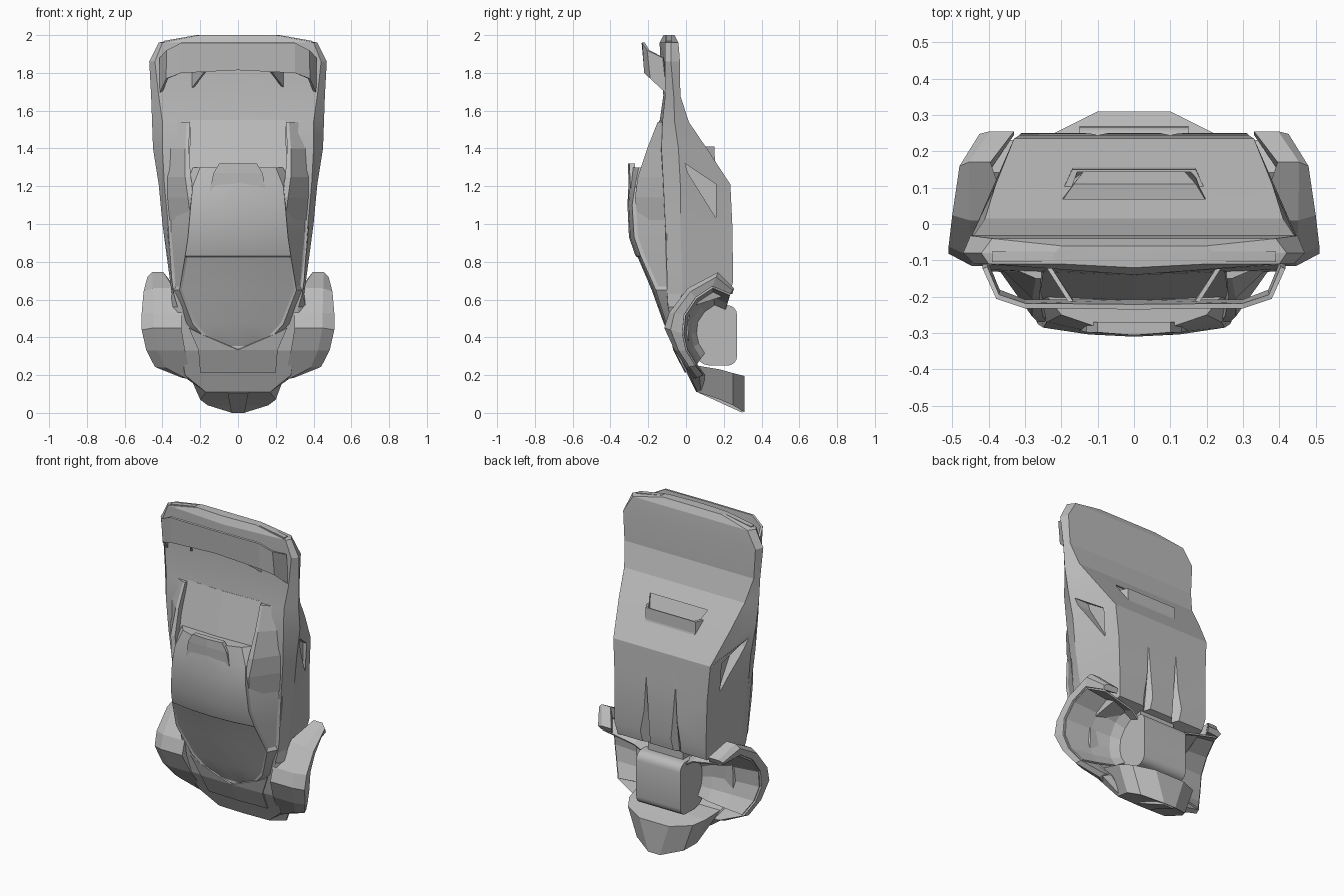
import bpy, bmesh, math

cube = bpy.data.objects.get("Cube")
if cube:
    bpy.data.objects.remove(cube, do_unlink=True)

paint = bpy.data.materials.new("grey_paint")
paint.use_nodes = True
GREY = (.5, .5, .5, 1)
paint.diffuse_color = GREY
paint.node_tree.nodes["Principled BSDF"].inputs["Base Color"].default_value = GREY


def finish(name, bm, mirror=False, smooth=None):
    """Turn a bmesh into a painted object, optionally mirrored across x."""
    bmesh.ops.recalc_face_normals(bm, faces=bm.faces)
    mesh = bpy.data.meshes.new(name)
    bm.to_mesh(mesh)
    bm.free()
    mesh.materials.append(paint)
    obj = bpy.data.objects.new(name, mesh)
    bpy.context.collection.objects.link(obj)
    if mirror:
        obj.modifiers.new("mirror", "MIRROR").use_clip = True
    if smooth:
        bpy.context.view_layer.objects.active = obj
        obj.select_set(True)
        bpy.ops.object.shade_smooth_by_angle(angle=math.radians(smooth))
        obj.select_set(False)
    return obj


def loft(rings):
    """Skin a row of closed rings and cap both ends."""
    bm = bmesh.new()
    rows = [[bm.verts.new(p) for p in ring] for ring in rings]
    n = len(rows[0])
    for a, b in zip(rows, rows[1:]):
        for i in range(n):
            j = (i + 1) % n
            bm.faces.new((a[i], a[j], b[j], b[i]))
    bm.faces.new(rows[0])
    bm.faces.new(rows[-1])
    bmesh.ops.recalc_face_normals(bm, faces=bm.faces)
    return bm


def both_sides(half):
    """Complete a half ring that starts and ends on the centre plane."""
    return half + [(-x, y, z) for x, y, z in reversed(half[1:-1])]


def recess(bm, rule, thickness, depth):
    """Inset the faces picked by a rule, as one region, and sink them."""
    bm.normal_update()
    picked = [f for f in bm.faces if rule(f.calc_center_median(), f.normal)]
    if picked:
        bmesh.ops.inset_region(bm, faces=picked, thickness=thickness, depth=-depth,
                               use_even_offset=True)


def carve(obj, cutter):
    """Subtract a hidden cutter from an object."""
    cutter.hide_render = True
    cutter.hide_set(True)
    cut = obj.modifiers.new("cut", "BOOLEAN")
    cut.object, cut.operation, cut.solver = cutter, "DIFFERENCE", "EXACT"


def sheet(name, rows, thick):
    """Thin mirrored panel through rows of points."""
    bm = bmesh.new()
    grid = [[bm.verts.new(p) for p in row] for row in rows]
    for a, b in zip(grid, grid[1:]):
        for i in range(len(a) - 1):
            bm.faces.new((a[i], a[i + 1], b[i + 1], b[i]))
    mod = finish(name, bm, True).modifiers.new("thickness", "SOLIDIFY")
    mod.thickness, mod.offset = thick, 0


# Main body: height, floor edge, flank, shoulder, centre line
body_sections = [
    (.11, .15, .09, .17, .08, .17, .06, .055),
    (.2, .25, .1, .3, .07, .28, .02, .01),
    (.33, .33, .01, .36, -.03, .3, -.05, -.05),
    (.56, .33, .02, .36, -.05, .32, -.095, -.1),
    (.63, .3, .235, .35, -.02, .34, -.1, -.12),
    (.7, .31, .25, .36, -.02, .35, -.1, -.12),
    (1, .315, .245, .4, -.03, .37, -.11, -.12),
    (1.21, .33, .235, .42, -.03, .39, -.12, -.15),
    (1.4, .38, .11, .45, -.04, .4, -.13, -.15),
    (1.54, .41, .015, .455, -.06, .4, -.125, -.14),
    (1.68, .44, -.03, .46, -.065, .42, -.11, -.12),
    (1.86, .45, -.032, .47, -.08, .44, -.11, -.135),
    (1.96, .39, -.04, .42, -.08, .4, -.11, -.14),
    (2, .2, -.06, .22, -.08, .2, -.11, -.12),
]
body = finish("body_shell", loft([
    both_sides([(0, yb, z), (xb, yb, z), (xs, ys, z), (xt, yt, z), (0, yc, z)])
    for z, xb, yb, xs, ys, xt, yt, yc in body_sections]), smooth=14)

# Side intakes and floor channels cut from the body
intake = [(-.005, 1.32), (.16, 1.21), (.16, 1.03), (.01, 1.27)]
for side in (-1, 1):
    carve(body, finish("intake_cutter", loft(
        [[(side * x, y, z) for y, z in intake] for x in (.33, .6)])))
    carve(body, finish("channel_cutter", loft(
        [[(side * (.12 + w), .3, z), (side * (.12 - w), .3, z), (side * .1, y, z)]
         for w, y, z in ((.09, .2, .58), (.005, .25, 1.1))])))

# Underside outlet at the rear, hollowed so that it opens towards the tail
outlet = finish("rear_outlet", loft([
    both_sides([(0, .06, z), (.2, .06, z), (.2, .085, z), (w, y, z), (0, y, z)])
    for z, w, y in ((1.28, .15, .17), (1.34, .17, .153), (1.41, .17, .15))]))
hollow = finish("outlet_cutter", loft([
    both_sides([(0, low, z), (w, low, z), (w - .03, .143, z), (0, .143, z)])
    for z, w, low in ((1.35, .17, .11), (1.46, .2, .06))]))
carve(body, hollow)
carve(outlet, hollow)

# Cabin with sunk windscreen and side windows
cabin_sections = [
    (.34, .07, -.05, .06, -.055, -.06),
    (.38, .18, -.06, .16, -.075, -.08),
    (.47, .27, -.08, .24, -.105, -.125),
    (.65, .345, -.09, .31, -.16, -.19),
    (.83, .36, -.1, .28, -.24, -.267),
    (.93, .37, -.1, .265, -.275, -.302),
    (1.1, .38, -.1, .25, -.285, -.31),
    (1.2, .38, -.1, .24, -.27, -.305),
    (1.3, .3, -.12, .2, -.25, -.295),
]
cabin = loft([both_sides([(0, -.03, z), (xb, yb, z), (xr, yr, z),
                          (xr * .5, yr * .25 + yc * .75, z), (0, yc, z)])
              for z, xb, yb, xr, yr, yc in cabin_sections])
recess(cabin, lambda c, n: .35 < c.z < .82 and n.y < -.75 and abs(c.x) < .25, .012, .008)
for s in (-1, 1):
    recess(cabin, lambda c, n: .7 < c.z < 1.18 and n.x * s > .6, .018, .01)
finish("cabin", cabin, smooth=24)

# Roof scoop lip
finish("roof_scoop", loft([both_sides([(0, -.27, z), (w, -.27, z), (w, y, z), (0, y - .008, z)])
                           for z, w, y in ((1.12, .16, -.29), (1.27, .13, -.298),
                                           (1.32, .1, -.298))]))

# Engine cover and the buttresses beside it
finish("engine_cover", loft([both_sides([(0, -.08, z), (w, -.08, z), (w, y, z), (0, y - .01, z)])
                             for z, w, y in ((1.2, .27, -.22), (1.3, .26, -.2), (1.55, .25, -.13))]))
finish("buttress", loft([
    [(a, -.1, z), (b, y, z), (c, y, z), (c, -.1, z)]
    for z, a, b, c, y in ((1.02, .37, .25, .22, -.255), (1.14, .385, .265, .23, -.27),
                          (1.25, .39, .28, .25, -.255), (1.4, .39, .28, .26, -.205),
                          (1.54, .385, .27, .255, -.15))]), True)

# Front wheel arches: outer line, arch line, outer and inner width
arch_sections = [
    (.255, .66, .235, .63, .425, .33),
    (.17, .745, .14, .67, .48, .395),
    (.01, .66, .05, .61, .5, .34),
    (-.09, .53, -.01, .52, .51, .3),
    (-.115, .45, -.02, .42, .51, .3),
    (-.06, .33, 0, .33, .485, .28),
    (0, .24, .05, .25, .44, .26),
    (.04, .18, .09, .2, .3, .2),
]
finish("front_wheel_arch", loft([
    [(xi, y, z), (xi * .3 + xo * .7, y, z), (xo, y * .65 + ay * .35, z * .65 + az * .35),
     (xo - .01, ay, az), (xi, ay + .01, az)]
    for y, z, ay, az, xo, xi in arch_sections]), True)

# Bowl-shaped wheel wells running in from the arches to the tub
HUB_Y, HUB_Z = .17, .42
sheet("front_wheel_well", [
    [(x, HUB_Y + (ay - HUB_Y) * k, HUB_Z + (az - HUB_Z) * k)
     for x, k in ((xo - .02, .98), (.32, .9), (.2, .78), (.14, .6))]
    for y, z, ay, az, xo, xi in arch_sections[:-1]], .01)

# Rounded tub between the wheel wells
corners = [(.22, .3, 270), (.22, .52, 0), (.13, .48, 90), (.13, .34, 180)]
tub = []
for y, z, start in corners:
    r = .05 if y > .2 else .09
    for k in range(5):
        a = math.radians(start + k * 22.5)
        tub.append((y + r * math.cos(a), z + r * math.sin(a)))
finish("front_tub", loft([[(x, y, z) for y, z in tub] for x in (-.15, .15)]), smooth=30)
finish("front_spine", loft([both_sides([(0, 0, z), (.12, 0, z), (.12, .2, z), (0, .2, z)])
                            for z in (.28, .64)]))

# Chin below the nose with its centre keel
finish("chin_spoiler", loft([
    [(-a, y, low), (a, y, low), (b, y, high), (-b, y, high)]
    for y, a, low, b, high in ((.06, .17, .11, .28, .25), (.18, .2, .07, .26, .23),
                               (.25, .16, .04, .22, .21), (.31, .04, .003, .1, .195))]))
finish("chin_keel", loft([[(-w, y, z), (w, y, z), (w, y, .15), (-w, y, .15)]
                          for y, z, w in ((.07, .105, .055), (.3, 0, .035))]))

# Bonnet panel lying on the nose
sheet("bonnet_panel", [[(0, -.003, .215), (.2, .004, .215)], [(0, -.064, .335), (.21, -.059, .335)],
                       [(.2, -.083, .42), (.26, -.085, .45)]], .008)

# Rear wing curving down into the tail, and its struts
sheet("rear_wing", [[(x, low_y, low), (x, top_y, top)] for x, low_y, low, top_y, top in (
    (0, -.215, 1.815, -.228, 1.96), (.3, -.215, 1.8, -.225, 1.96),
    (.375, -.185, 1.77, -.2, 1.92), (.41, -.1, 1.69, -.12, 1.88))], .014)
sheet("wing_strut", [[(.24, -.11, 1.72), (.24, -.11, 1.82)],
                     [(.17, -.215, 1.81), (.17, -.22, 1.86)]], .012)

# Tail lamps in the rear edge
finish("tail_lamp", loft([[(x, -.105, z - .04), (x, -.075, z - .04), (x, -.075, z), (x, -.105, z)]
                          for x, z in ((.22, 2), (.39, 1.97))]), True)
